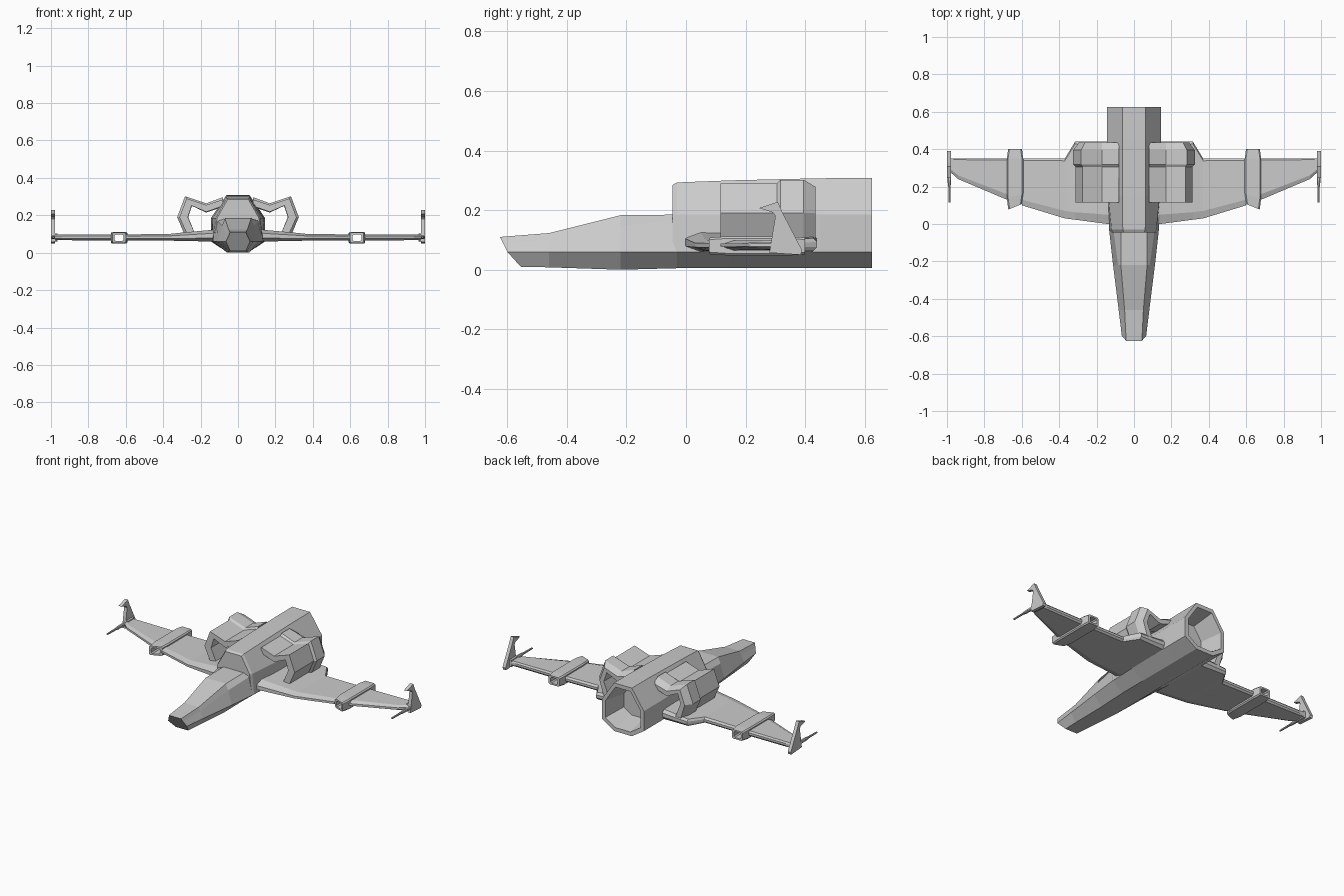
import bpy, bmesh

if "Cube" in bpy.data.objects:
    bpy.data.objects.remove(bpy.data.objects["Cube"])


def loft(name, rings, caps=True, closed=False, mirror=False):
    """Skin a series of equal-length point rings into a solid."""
    bm = bmesh.new()
    vs = [[bm.verts.new(p) for p in r] for r in rings]
    n = len(rings[0])
    pairs = list(zip(vs, vs[1:])) + ([(vs[-1], vs[0])] if closed else [])
    for a, b in pairs:
        for i in range(n):
            j = (i + 1) % n
            bm.faces.new((a[i], a[j], b[j], b[i]))
    if caps and not closed:
        bm.faces.new(vs[0])
        bm.faces.new(vs[-1])
    bmesh.ops.recalc_face_normals(bm, faces=bm.faces)
    me = bpy.data.meshes.new(name)
    bm.to_mesh(me)
    bm.free()
    ob = bpy.data.objects.new(name, me)
    bpy.context.collection.objects.link(ob)
    if mirror:
        m = ob.modifiers.new("Mirror", "MIRROR")
        m.use_axis[0] = True
        m.use_mirror_merge = False
    return ob


def sym(half):
    """Mirror four (x, y, z) points, top to bottom, into an 8-sided ring."""
    return half + [(-x, y, z) for x, y, z in reversed(half)]


def hull_ring(y, pts):
    return sym([(x, y, z) for x, z in pts])


# Fuselage: tapered nose and octagonal rear body
nose_tip = sym([(.042, -.625, .11), (.05, -.615, .09),
                (.065, -.6, .06), (.042, -.555, .01)])
nose = [
    nose_tip,
    hull_ring(-.46, [(.05, .123), (.061, .1), (.082, .06), (.047, .008)]),
    hull_ring(-.22, [(.07, .183), (.085, .145), (.112, .06), (.058, 0)]),
    hull_ring(-.03, [(.07, .185), (.11, .17), (.133, .06), (.062, .005)]),
]
loft("nose", nose)

rear_end = [(.062, .308), (.145, .185), (.145, .06), (.062, .006)]


def inset(k):
    return [(x * k, .155 + (z - .155) * k) for x, z in rear_end]


loft("rear_body", [
    hull_ring(-.045, [(.055, .285), (.112, .185), (.128, .06), (.06, .006)]),
    hull_ring(-.03, [(.06, .293), (.12, .185), (.133, .06), (.062, .005)]),
    hull_ring(.15, [(.062, .3), (.137, .185), (.14, .06), (.062, .006)]),
    hull_ring(.45, [(.062, .307), (.145, .185), (.145, .06), (.062, .006)]),
    hull_ring(.625, rear_end),
    hull_ring(.625, inset(.84)),
    hull_ring(.48, inset(.66)),
])


# Wings: chamfered section swept outwards, split by the wing duct
def wing_ring(x, y0, y1, zb, zt, c):
    m = (zt - zb) * .3
    return [(x, y0, zb + m), (x, y0 + c, zb), (x, y1 - c * .3, zb),
            (x, y1, zb + m), (x, y1, zt - m), (x, y1 - c * .3, zt),
            (x, y0 + c, zt), (x, y0, zt - m)]


loft("inner_wing", [
    wing_ring(.06, -.01, .44, .06, .14, .05),
    wing_ring(.14, 0, .44, .06, .122, .05),
    wing_ring(.315, .023, .44, .063, .106, .04),
    wing_ring(.37, .03, .35, .065, .1, .04),
    wing_ring(.6, .1, .35, .065, .098, .03),
], mirror=True)
loft("outer_wing", [
    wing_ring(.668, .125, .35, .065, .098, .03),
    wing_ring(.94, .24, .35, .067, .098, .02),
    wing_ring(.99, .285, .35, .069, .097, .015),
], mirror=True)


# Wing ducts: open chamfered square tubes with a slanted front lip
def duct_ring(y, w, h, slant, c=.007):
    pts = [(w, h - c), (w - c, h), (c - w, h), (-w, h - c),
           (-w, c - h), (c - w, -h), (w - c, -h), (w, c - h)]
    return [(.636 + x, y - slant * x, .08 + z) for x, z in pts]


loft("wing_duct", [
    duct_ring(.092, .036, .028, .4), duct_ring(.15, .044, .032, .3),
    duct_ring(.35, .044, .032, 0), duct_ring(.4, .037, .028, 0),
    duct_ring(.4, .024, .018, 0), duct_ring(.092, .024, .018, .4),
], closed=True, mirror=True)


# Side cowls: bent plate arching from the body to the wing
cowl = [(.08, .285), (.17, .255), (.275, .29), (.313, .19), (.275, .105),
        (.235, .115), (.268, .19), (.248, .252), (.17, .218), (.08, .25)]
band = [(.08, .297), (.17, .264), (.283, .302), (.325, .19), (.285, .095),
        (.23, .1), (.266, .19), (.246, .25), (.17, .215), (.08, .245)]
tail = [(.08, .27), (.17, .245), (.262, .278), (.295, .19), (.268, .1),
        (.23, .1), (.266, .19), (.246, .25), (.17, .215), (.08, .245)]


def at_y(y, pts):
    return [(x, y, z) for x, z in pts]


loft("side_cowl", [at_y(.115, cowl), at_y(.32, cowl)], mirror=True)
loft("cowl_band", [at_y(.305, cowl), at_y(.318, band), at_y(.395, band),
                   at_y(.435, tail)], mirror=True)

# Wing tip fins with a forward hook
fin = [(.28, .057), (.385, .05), (.39, .065), (.325, .19), (.308, .228),
       (.245, .207), (.292, .192), (.3, .18)]
loft("tip_fin", [[(x, y, z) for y, z in fin] for x in (.979, 1.0)],
     mirror=True)
base = [(.285, .062), (.35, .06), (.35, .103), (.29, .103)]
loft("fin_base", [[(x, y, z) for y, z in base] for x in (.965, .995)],
     mirror=True)


# Wing tip gun barrels
def barrel_ring(y, r):
    return [(.987 + a * r, y, .083 + b * r)
            for a, b in ((1, .5), (.5, 1), (-.5, 1), (-1, .5),
                         (-1, -.5), (-.5, -1), (.5, -1), (1, -.5))]


loft("tip_gun", [barrel_ring(.115, .005), barrel_ring(.2, .006),
                 barrel_ring(.22, .009), barrel_ring(.3, .01)], mirror=True)
